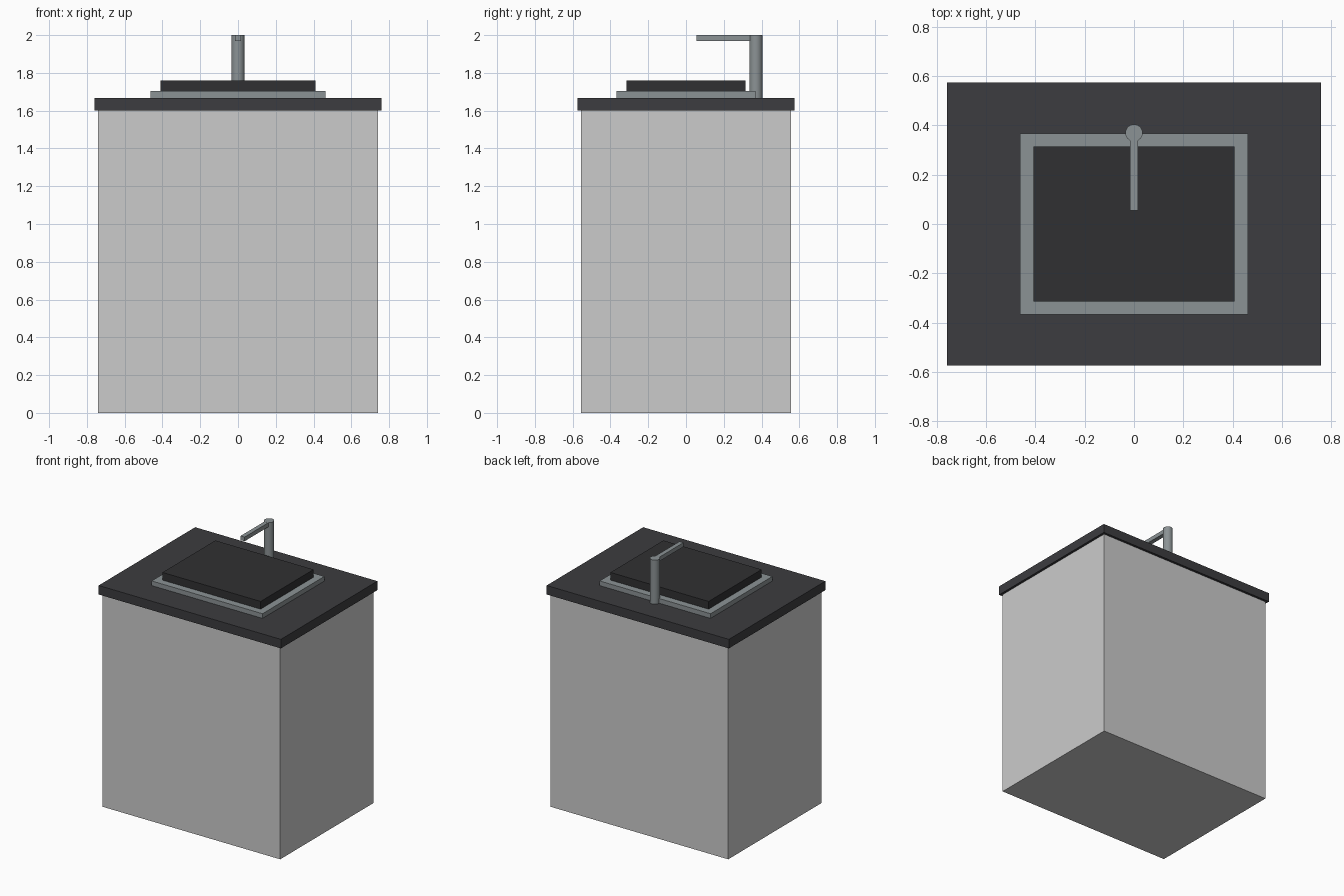
import bpy

if "Cube" in bpy.data.objects:
    bpy.data.objects.remove(bpy.data.objects["Cube"])


def material(name, color):
    mat = bpy.data.materials.new(name)
    mat.diffuse_color = (*color, 1)
    mat.use_nodes = True
    mat.node_tree.nodes["Principled BSDF"].inputs["Base Color"].default_value = mat.diffuse_color
    return mat


def box(name, x, y, z, mat=None):
    """Box from (min, max) pairs on each axis."""
    bpy.ops.mesh.primitive_cube_add(size=1, location=[sum(r) / 2 for r in (x, y, z)])
    ob = bpy.context.object
    ob.name = name
    ob.scale = [r[1] - r[0] for r in (x, y, z)]
    bpy.ops.object.transform_apply(location=False, rotation=False, scale=True)
    if mat:
        ob.data.materials.append(mat)
    return ob


stone = material("dark_stone", (0.045, 0.045, 0.05))
black = material("black_basin", (0.03, 0.03, 0.032))
steel = material("steel", (0.26, 0.29, 0.30))

# Cabinet body and overhanging countertop
box("cabinet", (-0.741, 0.741), (-0.556, 0.556), (0, 1.6))
box("countertop", (-0.759, 0.759), (-0.574, 0.574), (1.6, 1.668), stone)

# Sink: metal rim with dark raised basin block
box("sink_rim", (-0.462, 0.462), (-0.368, 0.368), (1.668, 1.703), steel)
box("basin", (-0.409, 0.409), (-0.315, 0.315), (1.703, 1.761), black)

# Faucet: round post and square spout reaching over the basin
bpy.ops.mesh.primitive_cylinder_add(vertices=24, radius=0.035, depth=0.332,
                                    location=(0, 0.37, 1.834))
post = bpy.context.object
post.name = "faucet_post"
post.data.materials.append(steel)
bpy.ops.object.shade_smooth_by_angle()
box("faucet_spout", (-0.0165, 0.0165), (0.055, 0.37), (1.968, 1.9995), steel)
